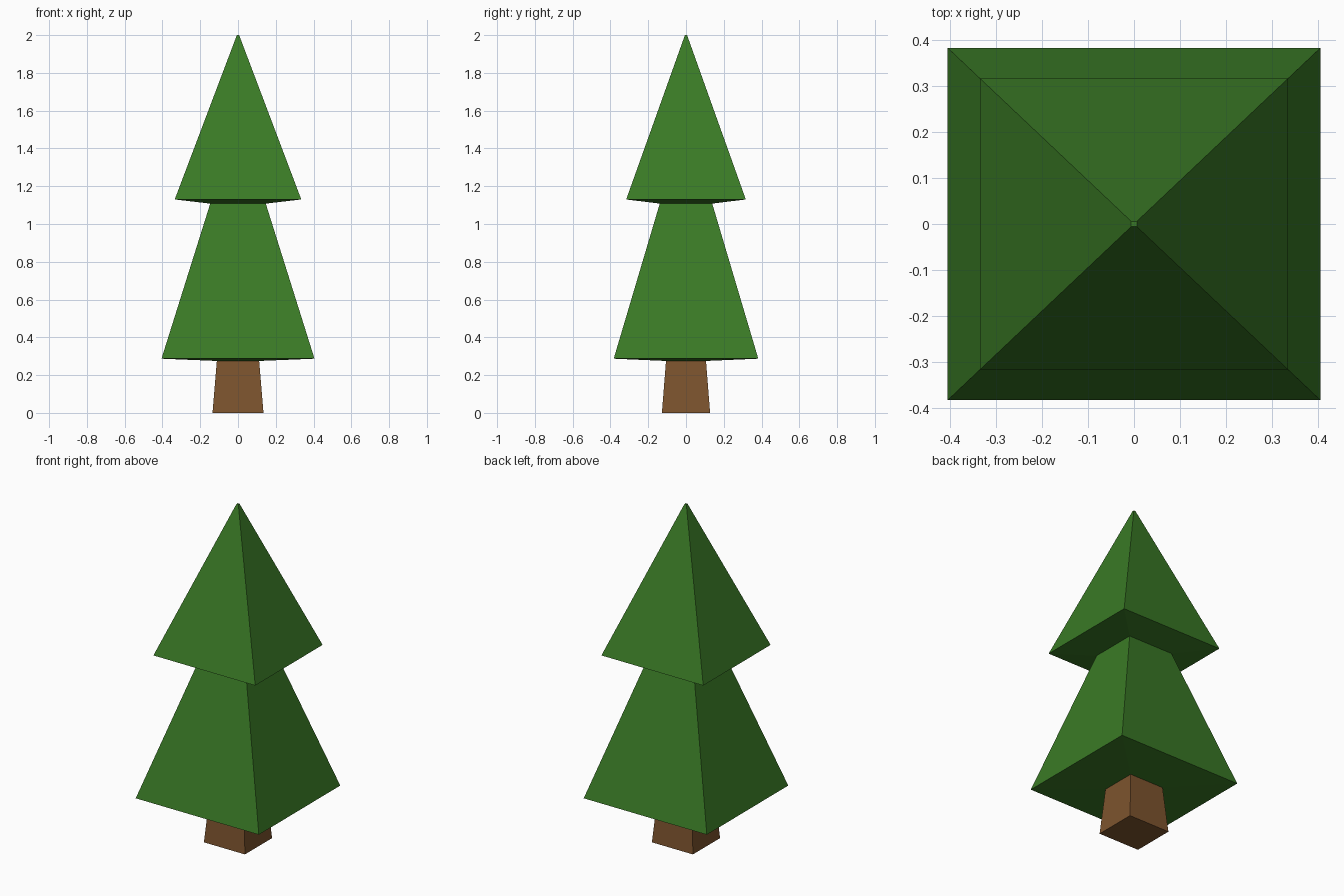
import bpy
import bmesh

cube = bpy.data.objects.get("Cube")
if cube:
    bpy.data.objects.remove(cube, do_unlink=True)

DEPTH = 0.945  # the tree is slightly shallower than it is wide


def material(name, rgb):
    mat = bpy.data.materials.new(name)
    mat.use_nodes = True
    colour = (*rgb, 1.0)
    mat.diffuse_color = colour
    mat.node_tree.nodes["Principled BSDF"].inputs["Base Color"].default_value = colour
    return mat


def square_loft(name, profile, mat, cap_bottom=False, cap_top=False):
    """Join square rings, given as (half width, height) from bottom to top."""
    bm = bmesh.new()
    rings = [[bm.verts.new((sx * w, sy * w * DEPTH, z))
              for sx, sy in ((-1, -1), (1, -1), (1, 1), (-1, 1))]
             for w, z in profile]
    for low, high in zip(rings, rings[1:]):
        for i in range(4):
            j = (i + 1) % 4
            bm.faces.new((low[i], low[j], high[j], high[i]))
    if cap_bottom:
        bm.faces.new(rings[0][::-1])
    if cap_top:
        bm.faces.new(rings[-1])
    mesh = bpy.data.meshes.new(name)
    bm.to_mesh(mesh)
    bm.free()
    mesh.materials.append(mat)
    obj = bpy.data.objects.new(name, mesh)
    bpy.context.collection.objects.link(obj)
    return obj


green = material("leaf green", (0.042, 0.195, 0.019))
brown = material("bark brown", (0.205, 0.089, 0.027))

# Tapered trunk, open where it meets the foliage
square_loft("trunk", [(0.135, 0), (0.112, 0.275)], brown, cap_bottom=True)

# Lower tier: sloping underside, then sides up to the neck
square_loft("lower_foliage", [(0.112, 0.275), (0.405, 0.287), (0.147, 1.108)], green)

# Upper tier: sloping underside, then sides up to a tiny flat tip
square_loft("upper_foliage", [(0.147, 1.108), (0.335, 1.13), (0.006, 2)], green, cap_top=True)
